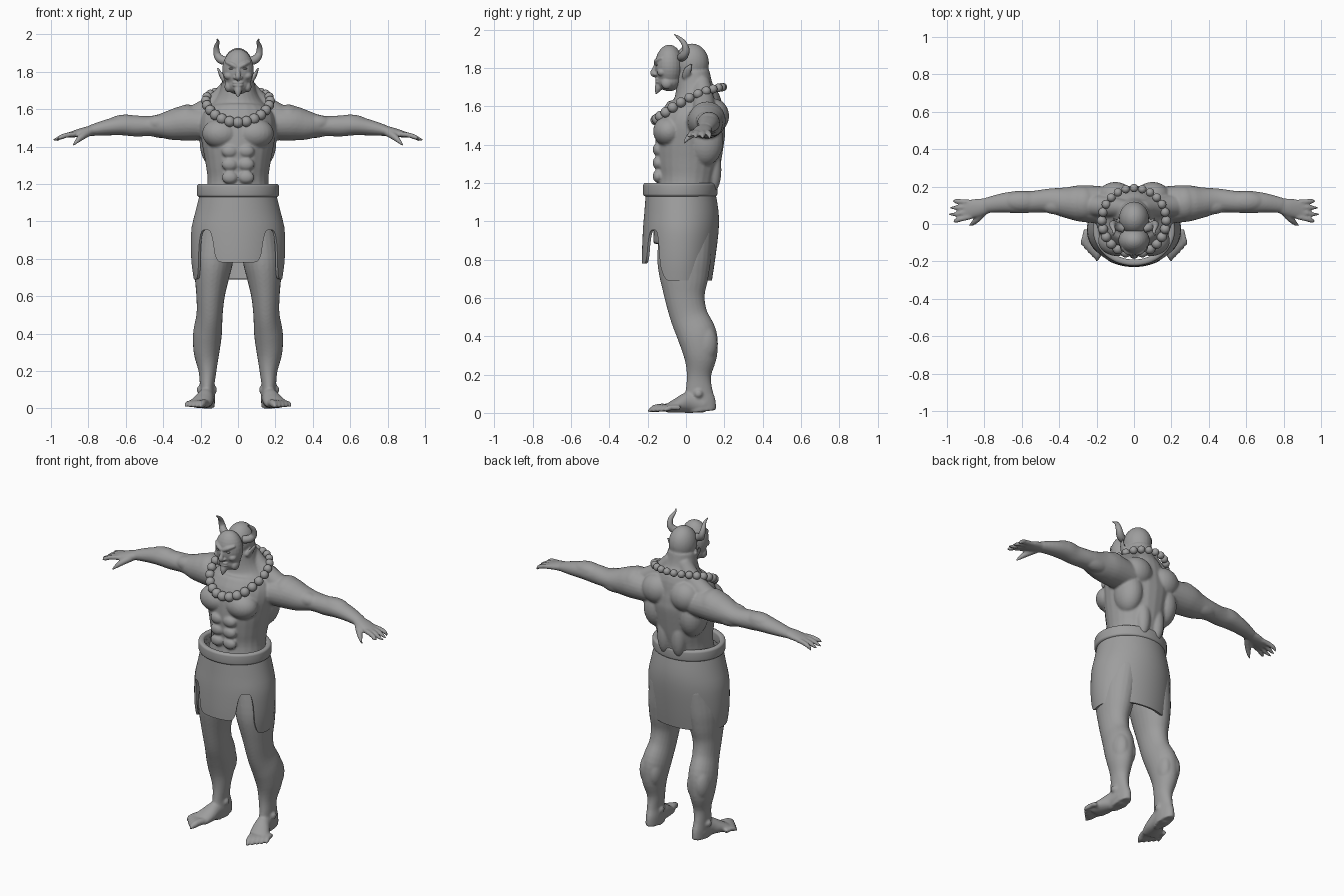
import bpy
import bmesh
from math import sin, cos, pi, degrees
from mathutils import Vector, Matrix

old = bpy.data.objects.get("Cube")
if old:
    bpy.data.objects.remove(old, do_unlink=True)

X, Y, Z = Vector((1, 0, 0)), Vector((0, 1, 0)), Vector((0, 0, 1))


def material(name, value):
    m = bpy.data.materials.new(name)
    m.use_nodes = True
    colour = (value, value, value, 1)
    m.diffuse_color = colour
    m.node_tree.nodes["Principled BSDF"].inputs["Base Color"].default_value = colour
    return m


grey = material("clay grey", 0.34)


def finish(name, bm, recalc=True):
    if recalc:
        bmesh.ops.recalc_face_normals(bm, faces=bm.faces)
    mesh = bpy.data.meshes.new(name)
    bm.to_mesh(mesh)
    bm.free()
    mesh.shade_smooth()
    mesh.materials.append(grey)
    obj = bpy.data.objects.new(name, mesh)
    bpy.context.collection.objects.link(obj)
    return obj


def fuse(obj, voxel, repeat):
    """Merge overlapping volumes into one soft skin."""
    mod = obj.modifiers.new("Fuse", 'REMESH')
    mod.mode = 'VOXEL'
    mod.voxel_size = voxel
    mod.use_smooth_shade = True
    soft = obj.modifiers.new("Soften", 'SMOOTH')
    soft.factor = 0.5
    soft.iterations = repeat


def ball(bm, centre, radii, side=1):
    x, y, z = centre
    mat = Matrix.Translation((x * side, y, z)) @ Matrix.Diagonal((*radii, 1))
    bmesh.ops.create_uvsphere(bm, u_segments=24, v_segments=16, radius=1, matrix=mat)


def curve_points(points, steps=4):
    """Catmull-Rom interpolation of positions and radii."""
    last = len(points) - 1
    out = []
    for i in range(last):
        quad = [points[max(0, min(last, i + k))] for k in (-1, 0, 1, 2)]
        for j in range(steps):
            t = j / steps
            out.append([(2 * b + (c - a) * t + (2 * a - 5 * b + 4 * c - d) * t * t
                         + (3 * b - a - 3 * c + d) * t ** 3) / 2 for a, b, c, d in zip(*quad)])
    return out + [list(points[last])]


def tube(bm, points, ref=X, side=1, sides=24):
    """Loft ellipses along a path; each point is x, y, z, radius, radius."""
    pts = curve_points([p if len(p) == 5 else (*p, p[3]) for p in points])
    spots = [Vector((p[0] * side, p[1], p[2])) for p in pts]
    rings = []
    for i, p in enumerate(pts):
        t = (spots[min(i + 1, len(pts) - 1)] - spots[max(i - 1, 0)]).normalized()
        u = (ref - t * ref.dot(t)).normalized()
        v = t.cross(u)
        a, b = max(p[3], 0.002), max(p[4], 0.002)
        rings.append([bm.verts.new(spots[i] + u * a * cos(2 * pi * k / sides)
                                   + v * b * sin(2 * pi * k / sides)) for k in range(sides)])
    for low, high in zip(rings, rings[1:]):
        for k in range(sides):
            n = (k + 1) % sides
            bm.faces.new((low[k], low[n], high[n], high[k]))
    bm.faces.new(rings[0])
    bm.faces.new(rings[-1])


# Body: trunk, neck and skull
bm = bmesh.new()
tube(bm, [(0, -.02, .88, .19, .15), (0, -.015, 1.05, .185, .155), (0, .005, 1.2, .163, .152),
          (0, .012, 1.3, .172, .168), (0, .018, 1.4, .19, .178), (0, .03, 1.5, .205, .178),
          (0, .045, 1.57, .19, .158), (0, .055, 1.63, .14, .13), (0, .045, 1.7, .097, .098),
          (0, .037, 1.78, .082, .086)])
ball(bm, (0, .03, 1.825), (.08, .09, .103))

for s in (1, -1):
    # Trunk muscles
    ball(bm, (.09, -.09, 1.47), (.102, .082, .08), s)
    ball(bm, (.125, .1, 1.42), (.08, .095, .13), s)
    ball(bm, (.1, .145, 1.55), (.095, .08, .09), s)
    ball(bm, (.05, .14, 1.27), (.045, .045, .12), s)
    tube(bm, [(.04, .08, 1.73, .045), (.11, .09, 1.64, .055), (.23, .1, 1.56, .06)], Y, s)
    for z in (1.235, 1.305, 1.375):
        ball(bm, (.044, -.147, z), (.043, .027, .034), s)

    # Arm
    tube(bm, [(.15, .1, 1.52, .1, .085), (.28, .11, 1.525, .098, .093), (.36, .115, 1.515, .083, .08),
              (.45, .125, 1.51, .065, .056), (.55, .118, 1.51, .058, .056), (.62, .117, 1.512, .06, .052),
              (.7, .113, 1.502, .052, .043), (.79, .1, 1.485, .04, .029)], Y, s)
    ball(bm, (.27, .11, 1.535), (.085, .095, .09), s)
    ball(bm, (.41, .1, 1.525), (.09, .05, .046), s)
    ball(bm, (.4, .14, 1.495), (.1, .05, .05), s)
    ball(bm, (.6, .12, 1.525), (.1, .055, .046), s)

    # Hand with clawed fingers
    tube(bm, [(.77, .1, 1.487, .038, .028), (.83, .088, 1.477, .048, .024),
              (.9, .077, 1.462, .05, .015)], Y, s)
    for k, reach in enumerate((.965, .99, .995, .965)):
        root, tip = .117 - .026 * k, .122 - .035 * k
        drop = 1.425 + .004 * k
        tube(bm, [(.87, root, 1.467, .014), (.92, (root + tip) / 2, 1.46, .014),
                  (.955, tip, 1.446, .012), (reach, tip, drop, .003)], Y, s, 12)
    tube(bm, [(.8, .07, 1.475, .022), (.835, .03, 1.453, .019), (.86, .005, 1.43, .013),
              (.885, -.012, 1.402, .003)], Y, s, 12)

    # Leg
    tube(bm, [(.115, 0, .95, .1, .14), (.13, -.01, .8, .105, .14), (.14, -.01, .7, .092, .126),
              (.147, -.006, .6, .076, .104), (.152, .017, .5, .07, .098), (.163, .06, .4, .077, .103),
              (.168, .075, .3, .069, .088), (.163, .068, .2, .048, .064), (.165, .068, .12, .039, .07),
              (.163, .072, .06, .04, .083), (.163, .078, .006, .038, .08)], X, s)
    ball(bm, (.147, -.055, .53), (.038, .035, .045), s)
    ball(bm, (.19, .1, .36), (.05, .065, .1), s)
    ball(bm, (.135, .1, .35), (.04, .06, .09), s)
    for x in (.128, .205):
        ball(bm, (x, .065, .1), (.016, .022, .022), s)

    # Foot with clawed toes
    tube(bm, [(.163, .1, .045, .04, .045), (.17, .02, .055, .043, .055), (.187, -.04, .04, .055, .04),
              (.207, -.09, .025, .058, .025), (.21, -.105, .02, .05, .018)], X, s)
    for k in range(5):
        f = k / 4
        size = .021 - .007 * f
        tube(bm, [(.168 + .088 * f, -.08 + .05 * f, .026, size),
                  (.185 + .08 * f, -.135 + .06 * f, .028, size),
                  (.195 + .08 * f, -.17 + .07 * f, .02, size * .9),
                  (.2 + .082 * f, -.203 + .085 * f, .008, .003)], X, s, 12)

    # Pointed ear
    tube(bm, [(.07, -.012, 1.75, .012, .014), (.087, .002, 1.775, .011, .022),
              (.1, .015, 1.8, .008, .018), (.112, .035, 1.826, .003)], X, s, 12)
fuse(finish("body", bm), .007, 4)

# Face: a separate sculpted front shell
bm = bmesh.new()
ball(bm, (0, -.088, 1.81), (.084, .074, .112))
ball(bm, (0, -.088, 1.735), (.066, .062, .056))
tube(bm, [(0, -.15, 1.83, .01), (0, -.165, 1.795, .012), (0, -.172, 1.772, .015),
          (0, -.16, 1.757, .008)], X)
tube(bm, [(0, -.135, 1.715, .024), (0, -.147, 1.69, .018), (0, -.157, 1.663, .003)], X)
for z in (1.742, 1.727):
    ball(bm, (0, -.147, z), (.03, .014, .007))
for s in (1, -1):
    tube(bm, [(.006, -.158, 1.824, .01), (.035, -.152, 1.84, .012), (.066, -.125, 1.853, .007)], Z, s)
    ball(bm, (.048, -.125, 1.778), (.027, .026, .022), s)
    ball(bm, (.015, -.16, 1.768), (.01, .012, .009), s)
    ball(bm, (.05, -.1, 1.72), (.022, .03, .03), s)
fuse(finish("face", bm), .0045, 3)

# Eyes
bm = bmesh.new()
for s in (1, -1):
    ball(bm, (.033, -.147, 1.817), (.015, .012, .007), s)
finish("eyes", bm)

# Horns
bm = bmesh.new()
for s in (1, -1):
    tube(bm, [(.055, -.025, 1.855, .022), (.092, -.012, 1.866, .023), (.112, .0, 1.893, .019),
              (.115, -.012, 1.932, .014), (.107, -.04, 1.96, .008), (.112, -.062, 1.975, .002)], Y, s)
finish("horns", bm)

# Bead necklace, tilted down at the front
bm = bmesh.new()
count = 24
for k in range(count):
    a = 2 * pi * k / count
    r = .0255 + .0035 * cos(a)
    ball(bm, (.172 * sin(a), .018 - .174 * cos(a), 1.615 - .086 * cos(a) + .03 * sin(a) ** 2), (r, r, r))
finish("necklace_beads", bm)


def wrap(name, profile, hem, thickness, columns=240, rows=12):
    """Cloth shell around the hips; profile gives z, side, front and back radius."""
    bm = bmesh.new()
    stack = curve_points(profile, 6)
    grid = []
    for i in range(columns):
        a = 2 * pi * i / columns
        low, top = hem(degrees(min(a, 2 * pi - a))), profile[-1][0]
        column = []
        for j in range(rows + 1):
            z = low + (top - low) * j / rows
            n = next((n for n in range(1, len(stack)) if stack[n][0] >= z - 1e-6), len(stack) - 1)
            p, q = stack[n - 1], stack[n]
            f = (z - p[0]) / (q[0] - p[0])
            side, front, back = (p[m] + (q[m] - p[m]) * f for m in (1, 2, 3))
            depth = front if cos(a) > 0 else back
            column.append(bm.verts.new((side * sin(a), -.03 - depth * cos(a), z)))
        grid.append(column)
    for i in range(columns):
        c, d = grid[i], grid[(i + 1) % columns]
        for j in range(rows):
            bm.faces.new((c[j], d[j], d[j + 1], c[j + 1]))
    obj = finish(name, bm, False)
    obj.modifiers.new("Thickness", 'SOLIDIFY').thickness = thickness
    return obj


def skirt_hem(a):
    # Front panel, arched slit, then the long side and back
    if a < 30:
        return .78 + .05 * (a / 30) ** 10
    if a < 58:
        t = (a - 44) / 14
        return .955 - (.125 if t < 0 else .175) * abs(t) ** 4
    return .69 + .09 * max(0, (75 - a) / 17) ** 3


skirt = wrap("skirt", [(.69, .236, .195, .165), (.8, .25, .2, .182), (.95, .25, .195, .2),
                       (1.05, .228, .187, .2), (1.17, .198, .178, .18)], skirt_hem, .014)
skirt.modifiers.new("Crisp edges", 'EDGE_SPLIT').split_angle = 0.8

# Rolled belt
belt = wrap("belt", [(1.13, .219, .194, .194), (1.2, .219, .194, .194)], lambda a: 1.13, .034, 96, 1)
round_off = belt.modifiers.new("Rounded", 'BEVEL')
round_off.width = .014
round_off.segments = 4
round_off.limit_method = 'ANGLE'
